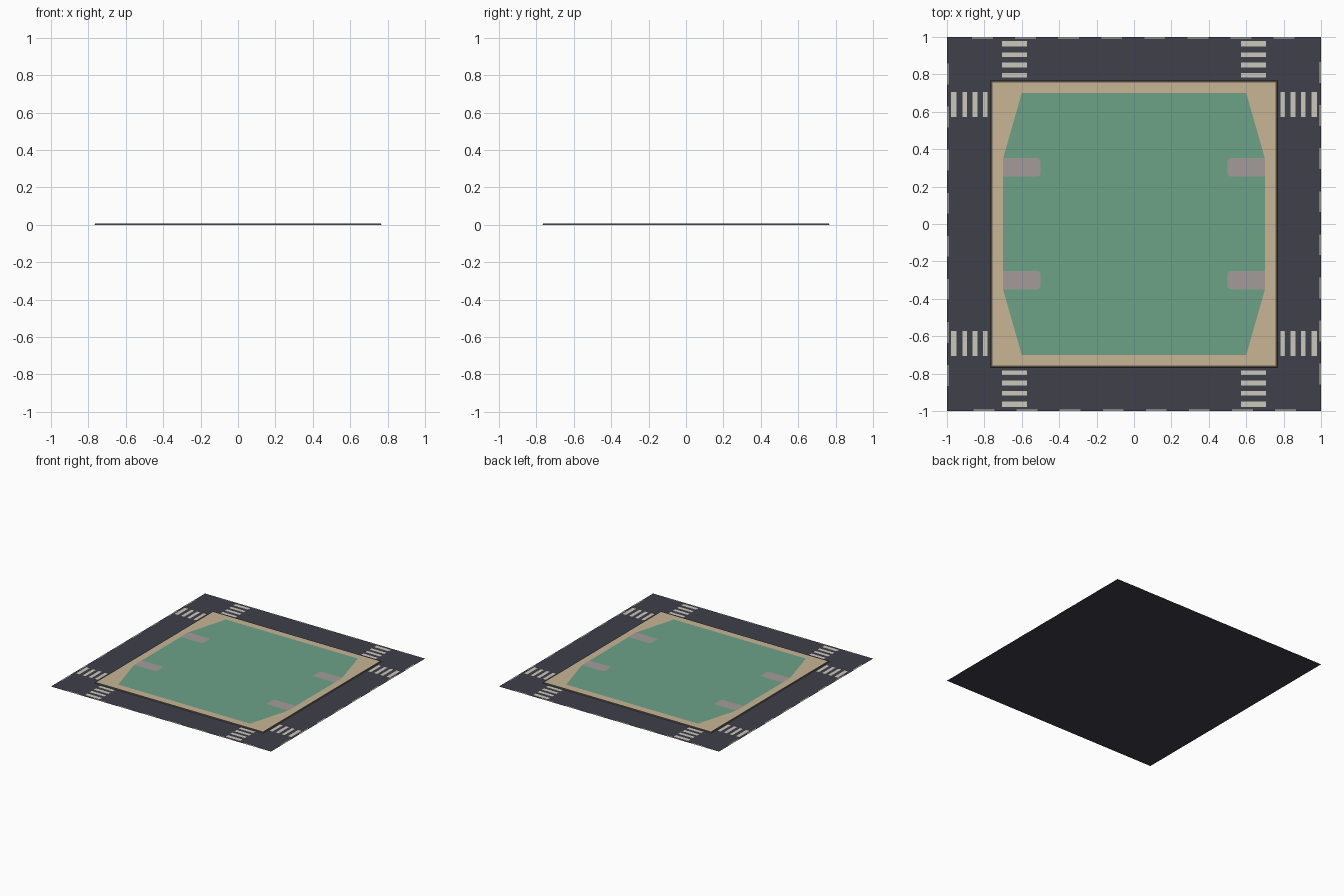
import bpy, bmesh, math
from mathutils import Matrix

if "Cube" in bpy.data.objects:
    bpy.data.objects.remove(bpy.data.objects["Cube"])


def material(name, rgb):
    m = bpy.data.materials.new(name)
    m.diffuse_color = (*rgb, 1)
    m.use_nodes = True
    m.node_tree.nodes["Principled BSDF"].inputs["Base Color"].default_value = m.diffuse_color
    return m


ASPHALT = material("dark asphalt", (0.050, 0.050, 0.070))
PAINT = material("off white paint", (0.60, 0.57, 0.50))
TAN = material("tan paving", (0.58, 0.46, 0.30))
CURB = material("dark curb", (0.13, 0.115, 0.09))
GRASS = material("green lawn", (0.15, 0.36, 0.245))
CONCRETE = material("warm grey concrete", (0.36, 0.335, 0.32))


def finish(bm, name, mat):
    me = bpy.data.meshes.new(name)
    bm.to_mesh(me)
    bm.free()
    me.materials.append(mat)
    ob = bpy.data.objects.new(name, me)
    bpy.context.collection.objects.link(ob)
    return ob


def face(bm, pts, z):
    f = bm.faces.new([bm.verts.new((x, y, z)) for x, y in pts])
    f.normal_update()
    if f.normal.z < 0:
        f.normal_flip()


def rect(bm, x0, x1, y0, y1, z):
    face(bm, [(x0, y0), (x1, y0), (x1, y1), (x0, y1)], z)


def spin_four(bm):
    # repeat the geometry on all four sides of the tile
    base = bm.verts[:] + bm.edges[:] + bm.faces[:]
    for i in range(1, 4):
        new = bmesh.ops.duplicate(bm, geom=base)["geom"]
        bmesh.ops.rotate(bm, verts=[v for v in new if isinstance(v, bmesh.types.BMVert)],
                         cent=(0, 0, 0), matrix=Matrix.Rotation(i * math.pi / 2, 3, 'Z'))


# Road sheet
bm = bmesh.new()
rect(bm, -1, 1, -1, 1, 0)
finish(bm, "road", ASPHALT)

# Crosswalk stripes, two crossings per side
bm = bmesh.new()
for x0, x1 in ((-0.705, -0.573), (0.573, 0.705)):
    for y0, y1 in ((0.782, 0.808), (0.837, 0.864), (0.892, 0.918), (0.948, 0.978)):
        rect(bm, x0, x1, y0, y1, 0.001)
spin_four(bm)
finish(bm, "crosswalk_stripes", PAINT)

# Centre line dashes along the tile border
bm = bmesh.new()
for i in range(8):
    x = -0.865 + 0.23 * i
    rect(bm, x, x + 0.112, 0.991, 1.0, 0.001)
spin_four(bm)
finish(bm, "lane_dashes", PAINT)

# Curb: sloped outer wall with a thin top rim
bm = bmesh.new()
rings = [(0.767, 0.0), (0.764, 0.007), (0.756, 0.007)]
for (a, za), (b, zb) in zip(rings, rings[1:]):
    bm.faces.new([bm.verts.new(p) for p in
                  ((-a, -a, za), (a, -a, za), (b, -b, zb), (-b, -b, zb))])
spin_four(bm)
bmesh.ops.remove_doubles(bm, verts=bm.verts, dist=1e-4)
finish(bm, "curb", CURB)

# Sidewalk paving
bm = bmesh.new()
rect(bm, -0.756, 0.756, -0.756, 0.756, 0.007)
finish(bm, "sidewalk", TAN)

# Lawn with tapered ends
bm = bmesh.new()
face(bm, [(-0.6, -0.7), (0.6, -0.7), (0.7, -0.35), (0.7, 0.35),
          (0.6, 0.7), (-0.6, 0.7), (-0.7, 0.35), (-0.7, -0.35)], 0.008)
finish(bm, "lawn", GRASS)

# Driveways with rounded inner corners
bm = bmesh.new()
r = 0.018
for s in (-1, 1):
    for y in (0.303, -0.3):
        pts = [(s * 0.7, y + 0.05), (s * 0.7, y - 0.05)]
        for sign, angles in ((-1, (90, 45, 0)), (1, (0, 45, 90))):
            for a in angles:
                t = math.radians(a)
                pts.append((s * (0.5 + r - r * math.cos(t)),
                            y + sign * (0.05 - r + r * math.sin(t))))
        face(bm, pts, 0.009)
finish(bm, "driveways", CONCRETE)
